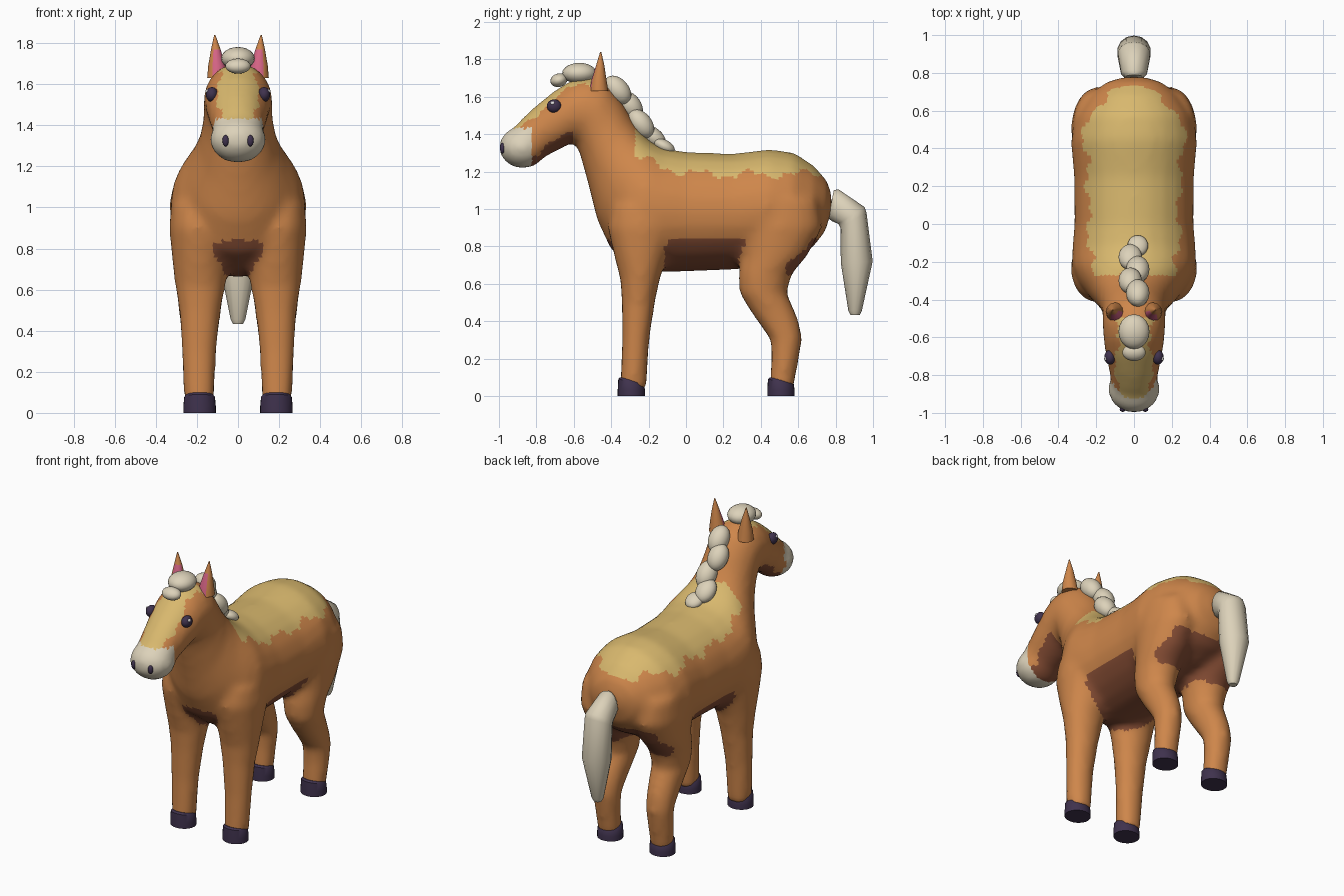
import bpy, bmesh, math
from mathutils import Vector, Matrix

if "Cube" in bpy.data.objects:
    bpy.data.objects.remove(bpy.data.objects["Cube"])


def material(name, rgb):
    m = bpy.data.materials.new(name)
    m.diffuse_color = (*rgb, 1)
    m.use_nodes = True
    m.node_tree.nodes["Principled BSDF"].inputs["Base Color"].default_value = m.diffuse_color
    return m


ORANGE = material("orange coat", (0.62, 0.24, 0.07))
GOLD = material("golden back", (0.69, 0.48, 0.155))
BROWN = material("brown underside", (0.24, 0.075, 0.035))
CREAM = material("cream hair", (0.72, 0.645, 0.49))
PURPLE = material("dark purple", (0.05, 0.032, 0.075))
PINK = material("pink ear", (0.68, 0.13, 0.24))
WHITE = material("eye glint", (0.9, 0.88, 0.88))


def finish(name, bm, mats, angle=60):
    bmesh.ops.recalc_face_normals(bm, faces=bm.faces[:])
    me = bpy.data.meshes.new(name)
    bm.to_mesh(me)
    bm.free()
    ob = bpy.data.objects.new(name, me)
    bpy.context.collection.objects.link(ob)
    for m in mats:
        me.materials.append(m)
    select(ob)
    bpy.ops.object.shade_smooth_by_angle(angle=math.radians(angle))
    return ob


def select(ob):
    bpy.ops.object.select_all(action='DESELECT')
    ob.select_set(True)
    bpy.context.view_layer.objects.active = ob


def loft(bm, rings, sides=24):
    """Rings are (y1, z1, y2, z2, x centre, x half width)."""
    loops = []
    for y1, z1, y2, z2, cx, hw in rings:
        mid = Vector((cx, (y1 + y2) / 2, (z1 + z2) / 2))
        arm = Vector((0, (y1 - y2) / 2, (z1 - z2) / 2))
        loops.append([bm.verts.new(mid + arm * math.cos(a) + Vector((hw * math.sin(a), 0, 0)))
                      for a in (2 * math.pi * i / sides for i in range(sides))])
    for a, b in zip(loops, loops[1:]):
        for i in range(sides):
            j = (i + 1) % sides
            bm.faces.new((a[i], a[j], b[j], b[i]))
    bm.faces.new(loops[0])
    bm.faces.new(loops[-1])


def ball(bm, loc, radii, tilt=0, u=20, v=12):
    mat = Matrix.Translation(loc) @ Matrix.Rotation(tilt, 4, 'X') @ Matrix.Diagonal((*radii, 1))
    bmesh.ops.create_uvsphere(bm, u_segments=u, v_segments=v, radius=1, matrix=mat)


# Body: rump, torso, neck and head as one run of sections (top point, bottom point, half width)
trunk = [
    (.78, 1.07, .775, .98, .06), (.755, 1.15, .745, .88, .15), (.685, 1.23, .675, .79, .235),
    (.58, 1.30, .56, .73, .305), (.45, 1.32, .42, .69, .335), (.25, 1.295, .25, .675, .318),
    (0, 1.305, 0, .665, .316), (-.12, 1.325, -.15, .66, .328), (-.19, 1.36, -.28, .69, .328),
    (-.22, 1.39, -.40, .78, .29), (-.255, 1.43, -.475, .94, .235), (-.30, 1.50, -.515, 1.10, .19),
    (-.345, 1.58, -.555, 1.25, .17), (-.41, 1.665, -.59, 1.36, .168), (-.50, 1.705, -.615, 1.355, .166),
    (-.60, 1.695, -.65, 1.33, .16), (-.70, 1.635, -.70, 1.305, .148), (-.80, 1.555, -.77, 1.27, .13),
    (-.88, 1.48, -.85, 1.24, .12), (-.93, 1.42, -.90, 1.25, .10)]
# Legs: height, front y, back y, inner x, outer x
front_leg = [
    (.04, -.355, -.21, .115, .262), (.3, -.343, -.195, .105, .275), (.5, -.345, -.165, .082, .288),
    (.62, -.352, -.14, .06, .307), (.75, -.385, -.1, .05, .322), (.9, -.42, -.05, .05, .335),
    (1.02, -.39, -.07, .1, .325)]
hind_leg = [
    (.04, .445, .575, .115, .262), (.2, .455, .605, .11, .268), (.3, .452, .622, .105, .273),
    (.38, .395, .61, .097, .277), (.45, .345, .585, .088, .283), (.55, .285, .54, .075, .295),
    (.65, .28, .565, .06, .307), (.75, .295, .65, .05, .32), (.9, .28, .73, .05, .333),
    (1.05, .33, .70, .1, .322)]

bm = bmesh.new()
loft(bm, [(a, b, c, d, 0, w) for a, b, c, d, w in trunk])
ball(bm, (0, -.873, 1.33), (.139, .128, .114))
for s in (1, -1):
    for leg in (front_leg, hind_leg):
        loft(bm, [(y0, z, y1, z, s * (x0 + x1) / 2, (x1 - x0) / 2) for z, y0, y1, x0, x1 in leg])
body = finish("body", bm, [ORANGE, GOLD, BROWN, CREAM])
fuse = body.modifiers.new("fuse", 'REMESH')
fuse.mode = 'VOXEL'
fuse.voxel_size = 0.022
soft = body.modifiers.new("soften", 'SMOOTH')
soft.factor = 0.5
soft.iterations = 9
select(body)
for name in ("fuse", "soften"):
    bpy.ops.object.modifier_apply(modifier=name)

# Coat markings
for p in body.data.polygons:
    p.use_smooth = True
    c, n = p.center, p.normal
    x, y, z = c
    wave = 0.02 * math.sin(23 * y) + 0.012 * math.sin(61 * y + 3 * x)
    tone = 0
    if y > -0.27 and z > 1.185 + wave + max(0, -y) * 0.35 and n.z > 0.2 and z < 1.42:
        tone = 1                                    # golden back
    elif y < -0.5 and n.z > 0.25 and abs(x) < 0.092 + wave * 0.6:
        tone = 1                                    # blaze on the face
    elif n.z < -0.4 and 0.62 < z < 0.84:
        tone = 2                                    # belly
    elif y < -0.6 and n.z < -0.55:
        tone = 2                                    # jaw
    if y < -0.825 + wave * 0.6 and z < 1.43:
        tone = 3                                    # muzzle
    p.material_index = tone

# Hooves
for s, side in ((1, "right"), (-1, "left")):
    for y, end in ((-.292, "front"), (.508, "hind")):
        bm = bmesh.new()
        cx = s * .187
        loft(bm, [(y - .073, 0, y + .073, 0, cx, .079), (y - .073, .035, y + .073, .03, cx, .079),
                  (y - .07, .09, y + .068, .065, cx, .075), (y - .06, .1, y + .06, .075, cx, .066)])
        finish(f"{end}_hoof_{side}", bm, [PURPLE], 40)

# Tail
bm = bmesh.new()
loft(bm, [(.79, 1.10, .76, .95, 0, .05), (.815, 1.105, .78, .935, 0, .07),
          (.955, 1.01, .815, .92, 0, .086), (.965, .98, .825, .90, 0, .088),
          (.998, .72, .828, .71, 0, .09), (.94, .455, .868, .455, 0, .037),
          (.928, .432, .88, .432, 0, .025)], 14)
finish("tail", bm, [CREAM], 50)

# Mane and forelock
tufts = [(0, -.57, 1.725, .082, .092, .056, 0), (0, -.68, 1.688, .062, .046, .036, 15),
         (.02, -.365, 1.635, .062, .088, .06, -50), (-.02, -.30, 1.555, .062, .085, .058, -52),
         (.02, -.24, 1.455, .062, .088, .058, -52), (-.02, -.175, 1.385, .062, .08, .048, -40),
         (.02, -.115, 1.335, .055, .06, .034, -28)]
bm = bmesh.new()
for x, y, z, rx, ry, rz, tilt in tufts:
    ball(bm, (x, y, z), (rx, ry, rz), math.radians(tilt))
finish("mane", bm, [CREAM])

for s, side in ((1, "right"), (-1, "left")):
    # Ears with a pink inner face
    bm = bmesh.new()
    loft(bm, [(-.515, 1.63, -.415, 1.63, s * .1, .05), (-.505, 1.69, -.425, 1.69, s * .103, .042),
              (-.48, 1.77, -.437, 1.77, s * .108, .023), (-.459, 1.84, -.453, 1.84, s * .113, .003)], 12)
    ear = finish("ear_" + side, bm, [ORANGE, PINK])
    inward = Vector((-.6 * s, -.8, 0))
    for p in ear.data.polygons:
        p.material_index = int(p.normal.dot(inward) > .6 and p.center.z < 1.8)
    # Eyes
    bm = bmesh.new()
    ball(bm, (s * .127, -.705, 1.55), (.03, .039, .036))
    finish("eye_" + side, bm, [PURPLE])
    bm = bmesh.new()
    ball(bm, (s * .15, -.713, 1.566), (.008, .012, .01), 0, 10, 6)
    finish("eye_glint_" + side, bm, [WHITE])
    # Nostrils
    bm = bmesh.new()
    ball(bm, (s * .06, -.981, 1.325), (.016, .014, .028), 0, 12, 8)
    finish("nostril_" + side, bm, [PURPLE])
